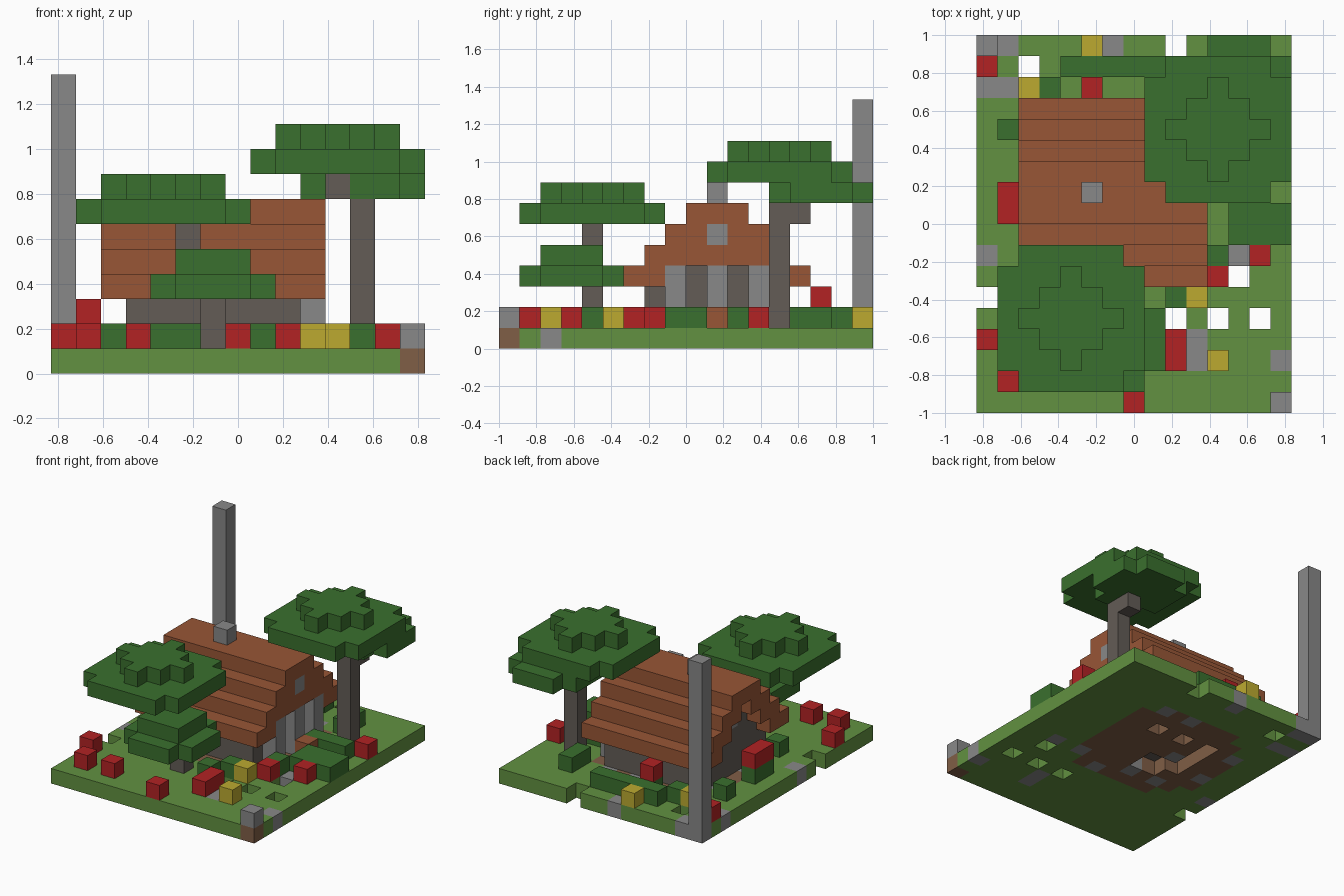
import bpy, bmesh, random
from mathutils import Vector

random.seed(4)
cube = bpy.data.objects.get("Cube")
if cube:
    bpy.data.objects.remove(cube)

NX, NY = 15, 18
S = 2 / NY  # edge of one block


def linear(c):
    c /= 255
    return c / 12.92 if c <= 0.04 else ((c + 0.055) / 1.055) ** 2.4


def material(name, *rgb):
    m = bpy.data.materials.new(name)
    col = [linear(c) for c in rgb] + [1]
    m.diffuse_color = col
    m.use_nodes = True
    node = next(n for n in m.node_tree.nodes if n.type == 'BSDF_PRINCIPLED')
    node.inputs["Base Color"].default_value = col
    return m


MATS = {
    "grass": material("grass green", 98, 145, 65),
    "leaf": material("leaf green", 58, 112, 46),
    "roof": material("roof brown", 152, 86, 54),
    "stone": material("light stone", 136, 136, 136),
    "wood": material("dark wood", 99, 92, 86),
    "red": material("flower red", 178, 34, 36),
    "yellow": material("flower yellow", 188, 170, 48),
    "dirt": material("dirt brown", 128, 94, 70),
}
blocks = {}  # (i, j, k) -> (part, colour)


def put(part, colour, i, j, k):
    blocks[i, j, k] = (part, colour)


def box(part, colour, xs, ys, zs):
    for i in range(xs[0], xs[-1] + 1):
        for j in range(ys[0], ys[-1] + 1):
            for k in range(zs[0], zs[-1] + 1):
                put(part, colour, i, j, k)


def disc(part, ci, cj, k, r, reach):
    # square layer of leaves with its corners trimmed to a given reach
    for a in range(-r, r + 1):
        for b in range(-r, r + 1):
            if abs(a) + abs(b) <= reach:
                put(part, "leaf", ci + a, cj + b, k)


# ground slab, with stone patches, a dirt corner and dug holes
box("ground", "grass", [0, NX - 1], [0, NY - 1], [0])
for i in range(2, 11):
    for j in range(6, 15):
        if ((i - 6.5) / 5) ** 2 + ((j - 10) / 5.5) ** 2 < 1:
            pick = random.random()
            put("ground", "stone" if pick < 0.15 else "dirt", i, j, 0)
            if pick > 0.8 and 3 < i < 9 and 7 < j < 13:
                del blocks[i, j, 0]
for i, j in [(0, 17), (1, 17), (6, 17), (0, 15), (1, 15), (0, 7), (12, 7),
             (10, 3), (10, 2), (14, 2)]:
    put("ground", "stone", i, j, 0)
put("ground", "dirt", 14, 0, 0)
for i, j in [(9, 17), (2, 16), (12, 6), (0, 5), (9, 4), (11, 4), (13, 4)]:
    del blocks[i, j, 0]

# corner post and lamp stone
box("tall_post", "stone", [0], [17], [1, 11])
put("corner_stone", "stone", 14, 0, 1)

# house walls with stone pillars at the door end
box("house_walls", "wood", [3, 9], [7, 13], [1, 3])
for j in (8, 10, 12):
    box("house_pillars", "stone", [10], [j], [1, 3])
put("doorstep", "roof", 11, 10, 1)

# stepped roof, open gable on one end, flush gable on the other
for step in range(4):
    k, half = 3 + step, 4 - step
    for i in range(2, 11):
        for j in range(10 - half, 11 + half):
            inner = abs(j - 10) < half - 1 and k < 6
            if not inner:
                put("roof", "roof", i, j, k)
            elif k > 3 and i > 3:
                put("roof", "roof", i, j, k)
            elif i == 3:
                put("house_walls", "wood", i, j, k)
put("gable_window", "stone", 10, 10, 5)
put("gable_window", "stone", 3, 10, 4)
put("chimney", "stone", 5, 10, 7)

# leaning front tree with a low and a high crown
disc("front_low_crown", 6, 3, 3, 2, 3)
disc("front_low_crown", 6, 3, 4, 1, 2)
disc("front_crown", 4, 4, 6, 3, 5)
disc("front_crown", 4, 4, 7, 2, 2)
box("front_trunk", "wood", [6], [4], [1, 3])
box("front_trunk", "wood", [5], [4], [4, 6])

# tall back tree
disc("back_crown", 12, 15, 7, 2, 3)
disc("back_crown", 11, 13, 8, 3, 5)
disc("back_crown", 11, 13, 9, 2, 2)
box("back_trunk", "wood", [12], [13], [1, 6])
put("back_trunk", "wood", 12, 14, 6)
put("back_trunk", "wood", 11, 13, 7)

# hedges
for xs, ys in [([4, 8], [16]), ([3], [15]), ([5], [15]), ([1], [13]), ([1], [9, 10]),
               ([12, 14], [8, 9]), ([11, 13], [11]), ([11], [14, 15]), ([11], [7]),
               ([9], [5]), ([8], [4]), ([2], [6]), ([4, 5], [6])]:
    box("hedges", "leaf", xs, ys, [1])

# flowers
for i, j in [(0, 3), (1, 1), (3, 1), (7, 0), (9, 2), (9, 3), (11, 6), (13, 7),
             (14, 12), (0, 16)]:
    put("red_flowers", "red", i, j, 1)
for i, j in [(1, 9), (1, 10), (5, 15)]:
    put("red_flowers", "red", i, j, 2)
for i, j in [(11, 2), (10, 5), (2, 15), (5, 17)]:
    put("yellow_flowers", "yellow", i, j, 1)


# turn the exposed block sides of each part into one mesh
def build(part):
    bm = bmesh.new()
    verts, used = {}, []
    for cell, (name, colour) in blocks.items():
        if name != part:
            continue
        if colour not in used:
            used.append(colour)
        for axis in range(3):
            u, v = (axis + 1) % 3, (axis + 2) % 3
            for side in (0, 1):
                near = list(cell)
                near[axis] += 2 * side - 1
                if tuple(near) in blocks:
                    continue
                ring = []
                for a, b in ((0, 0), (1, 0), (1, 1), (0, 1)):
                    p = list(cell)
                    p[axis] += side
                    p[u] += a
                    p[v] += b
                    p = tuple(p)
                    if p not in verts:
                        verts[p] = bm.verts.new((Vector(p) - Vector((NX / 2, NY / 2, 0))) * S)
                    ring.append(verts[p])
                face = bm.faces.new(ring if side else ring[::-1])
                face.material_index = used.index(colour)
    mesh = bpy.data.meshes.new(part)
    bm.to_mesh(mesh)
    bm.free()
    for colour in used:
        mesh.materials.append(MATS[colour])
    bpy.context.collection.objects.link(bpy.data.objects.new(part, mesh))


for part in sorted({name for name, _ in blocks.values()}):
    build(part)
